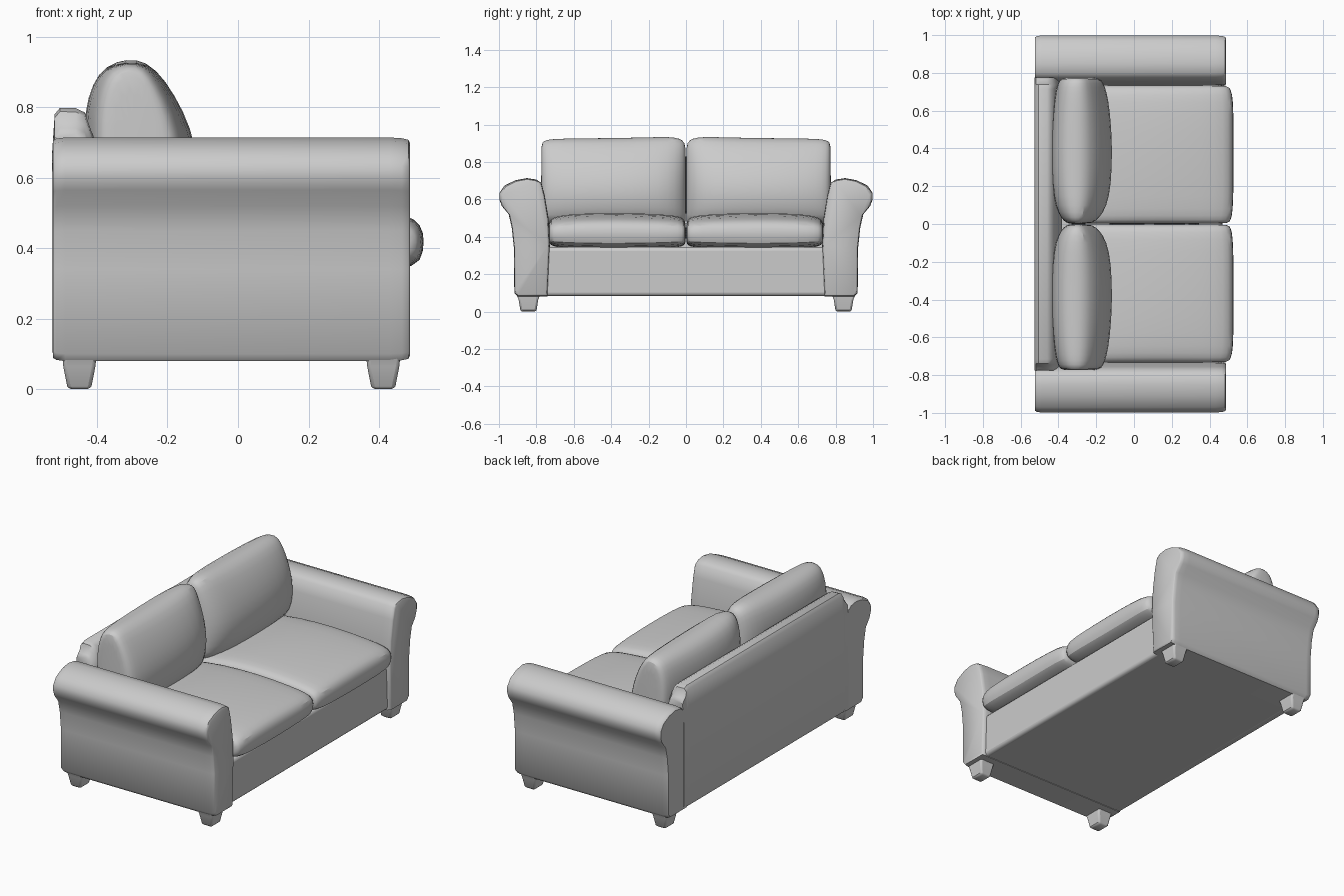
import bpy, bmesh


def loft(name, axis, profile, stations, pivot=(0, 0), bevel=0, subsurf=0, mirror=False):
    """Sweep a 2D profile along an axis; each station is (t, scale_a, scale_b)."""
    bm = bmesh.new()
    rings = []
    for t, sa, sb in stations:
        ring = []
        for a, b in profile:
            a = pivot[0] + (a - pivot[0]) * sa
            b = pivot[1] + (b - pivot[1]) * sb
            co = {'X': (t, a, b), 'Y': (a, t, b), 'Z': (a, b, t)}[axis]
            ring.append(bm.verts.new(co))
        rings.append(ring)
    n = len(profile)
    for r, s in zip(rings, rings[1:]):
        for i in range(n):
            j = (i + 1) % n
            bm.faces.new((r[i], r[j], s[j], s[i]))
    bm.faces.new(rings[0])
    bm.faces.new(rings[-1])
    bmesh.ops.recalc_face_normals(bm, faces=bm.faces)
    me = bpy.data.meshes.new(name)
    bm.to_mesh(me)
    bm.free()
    ob = bpy.data.objects.new(name, me)
    bpy.context.collection.objects.link(ob)
    if bevel:
        m = ob.modifiers.new("bevel", 'BEVEL')
        m.width, m.segments = bevel, 3
        m.limit_method, m.angle_limit = 'ANGLE', 0.9
    if subsurf:
        m = ob.modifiers.new("smooth", 'SUBSURF')
        m.levels = m.render_levels = subsurf
    if mirror:
        m = ob.modifiers.new("mirror", 'MIRROR')
        m.use_axis = (False, True, False)
        m.use_mirror_merge = False
    bpy.ops.object.select_all(action='DESELECT')
    ob.select_set(True)
    bpy.context.view_layer.objects.active = ob
    bpy.ops.object.shade_smooth_by_angle(angle=0.8)
    return ob


# Scrolled arms
arm = [(0.74, 0.08), (0.90, 0.08), (0.918, 0.10), (0.92, 0.34), (0.932, 0.45), (0.948, 0.52),
       (0.985, 0.565), (0.998, 0.60), (0.998, 0.635), (0.97, 0.675), (0.91, 0.703), (0.85, 0.714),
       (0.80, 0.706), (0.773, 0.688), (0.755, 0.62), (0.735, 0.50), (0.728, 0.35)]
loft("arms", 'X', arm,
     [(-0.525, 0.93, 0.97), (-0.515, 0.98, 0.99), (-0.49, 1, 1),
      (0.43, 1, 1), (0.465, 0.985, 0.993), (0.483, 0.95, 0.98), (0.488, 0.89, 0.95)],
     pivot=(0.84, 0.38), mirror=True)

# Base box under the seat
loft("base", 'Y', [(-0.5, 0.083), (0.465, 0.083), (0.465, 0.345), (-0.5, 0.345)],
     [(-0.8, 1, 1), (0.8, 1, 1)], bevel=0.02)

# Back panel, thinner towards the top
back = [(-0.515, 0.085), (-0.528, 0.11), (-0.528, 0.66), (-0.52, 0.78), (-0.505, 0.798),
        (-0.46, 0.797), (-0.435, 0.785), (-0.41, 0.715), (-0.38, 0.55), (-0.38, 0.085)]
loft("back_panel", 'Y', back,
     [(-0.775, 1, 0.90), (-0.765, 1, 0.92), (-0.745, 1, 0.95), (-0.738, 1, 0.985), (-0.715, 1, 1),
      (0.715, 1, 1), (0.738, 1, 0.985), (0.745, 1, 0.95), (0.765, 1, 0.92), (0.775, 1, 0.90)],
     pivot=(-0.45, 0.085))

# Seat cushions
seat = [(-0.35, 0.36), (-0.35, 0.46), (-0.3, 0.49), (-0.1, 0.527), (0.15, 0.534), (0.38, 0.515),
        (0.48, 0.497), (0.52, 0.47), (0.53, 0.42), (0.52, 0.36), (0.48, 0.335), (0.1, 0.33),
        (-0.3, 0.335)]
loft("seat_cushions", 'Y', seat,
     [(0.0, 0.90, 0.45), (0.008, 0.95, 0.70), (0.035, 0.98, 0.84), (0.12, 1, 0.92), (0.37, 1, 1),
      (0.61, 1, 0.94), (0.69, 0.985, 0.84), (0.725, 0.95, 0.70), (0.737, 0.90, 0.45)],
     pivot=(0.1, 0.41), subsurf=1, mirror=True)

# Plump leaning back cushions
pillow = [(-0.38, 0.46), (-0.42, 0.55), (-0.44, 0.68), (-0.438, 0.79), (-0.415, 0.87),
          (-0.38, 0.918), (-0.32, 0.935), (-0.255, 0.93), (-0.205, 0.88), (-0.15, 0.79),
          (-0.115, 0.69), (-0.11, 0.60), (-0.135, 0.51), (-0.18, 0.46)]
loft("back_cushions", 'Y', pillow,
     [(0.0, 0.25, 0.80), (0.006, 0.42, 0.93), (0.03, 0.62, 0.985), (0.09, 0.83, 1.01),
      (0.2, 0.96, 1), (0.4, 1, 0.99), (0.6, 0.93, 0.985), (0.7, 0.83, 0.98),
      (0.75, 0.74, 0.965), (0.77, 0.62, 0.93), (0.774, 0.45, 0.85)],
     pivot=(-0.3, 0.55), subsurf=1, mirror=True)

# Tapered feet
for label, x in (("back_feet", -0.45), ("front_feet", 0.412)):
    foot = [(x - 0.048, 0.775), (x + 0.048, 0.775), (x + 0.048, 0.91), (x - 0.048, 0.91)]
    loft(label, 'Z', foot,
         [(0.0, 0.6, 0.5), (0.008, 0.72, 0.64), (0.065, 0.95, 0.78), (0.1, 1.02, 1.0)],
         pivot=(x, 0.842), bevel=0.012, mirror=True)
